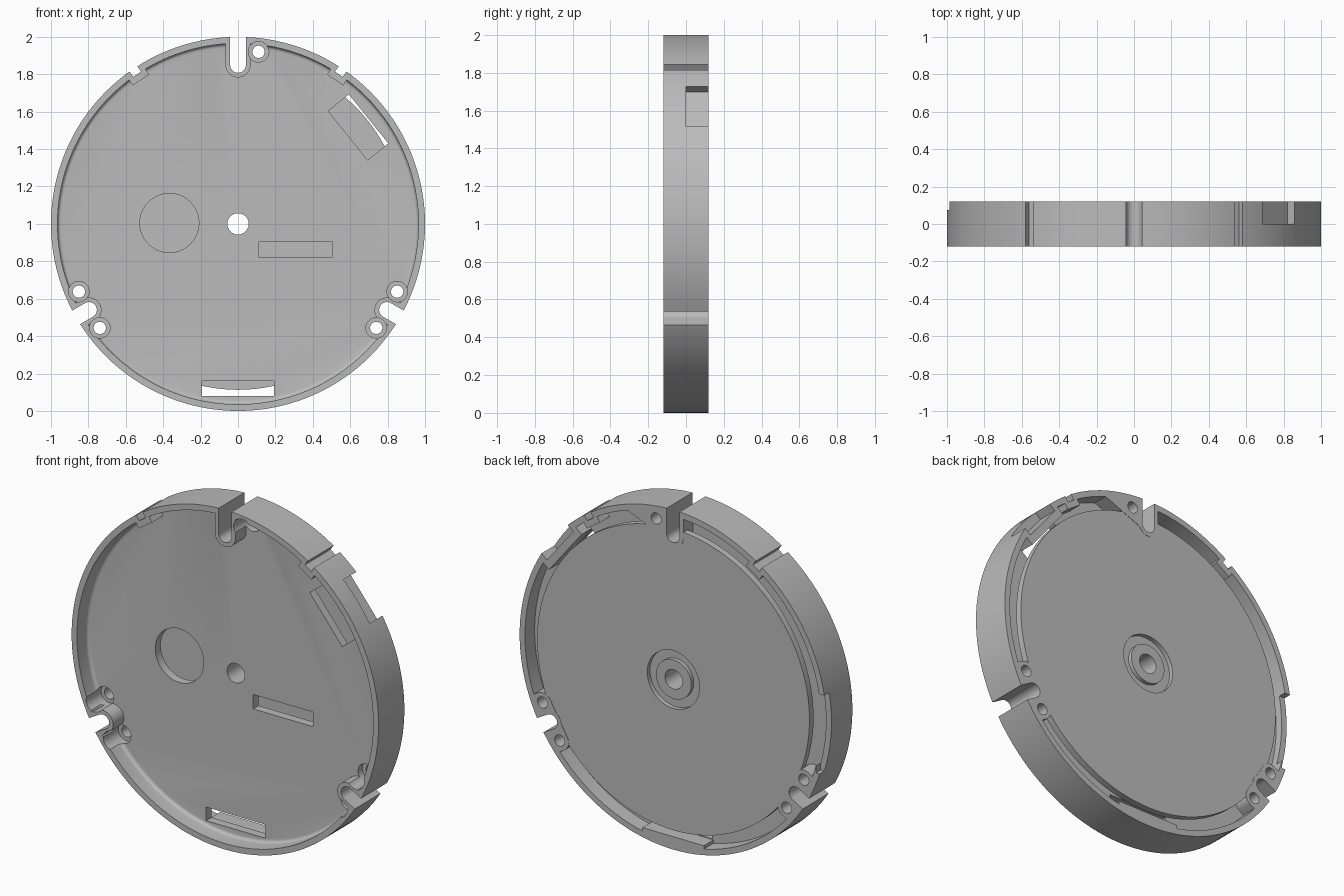
import bpy, bmesh, math
from mathutils import Matrix

old = bpy.data.objects.get("Cube")
if old:
    bpy.data.objects.remove(old, do_unlink=True)

grey = bpy.data.materials.new("plain grey")
grey.use_nodes = True
colour = (0.5, 0.5, 0.5, 1)
grey.diffuse_color = colour
grey.node_tree.nodes["Principled BSDF"].inputs["Base Color"].default_value = colour


def make(name, bm):
    bmesh.ops.recalc_face_normals(bm, faces=bm.faces)
    mesh = bpy.data.meshes.new(name)
    bm.to_mesh(mesh)
    bm.free()
    mesh.materials.append(grey)
    obj = bpy.data.objects.new(name, mesh)
    obj.location.z = 1
    bpy.context.collection.objects.link(obj)
    return obj


def loft(name, sections, turn=0):
    """Solid through closed (u, y, v) rings, turned clockwise from the top."""
    bm = bmesh.new()
    rings = [[bm.verts.new(p) for p in section] for section in sections]
    count = len(rings[0])
    for a, b in zip(rings, rings[1:]):
        for i in range(count):
            j = (i + 1) % count
            bm.faces.new((a[i], a[j], b[j], b[i]))
    bm.faces.new(rings[0])
    bm.faces.new(rings[-1])
    bm.transform(Matrix.Rotation(turn, 4, 'Y'))
    return make(name, bm)


def prism(name, outline, y0, y1, turn=0):
    return loft(name, [[(u, y, v) for u, v in outline] for y in (y0, y1)], turn)


def arc(r, u, v, start, end, steps):
    angles = [math.radians(start + (end - start) * i / steps) for i in range(steps + 1)]
    return [(u + r * math.cos(a), v + r * math.sin(a)) for a in angles]


def cyl(name, r, y0, y1, turn=0, u=0, v=0, sides=48):
    return prism(name, arc(r, u, v, 0, 360, sides)[:-1], y0, y1, turn)


def box(name, u0, u1, y0, y1, v0, v1, turn=0):
    return prism(name, [(u0, v0), (u1, v0), (u1, v1), (u0, v1)], y0, y1, turn)


def cut(target, *tools):
    for tool in tools:
        mod = target.modifiers.new("cut", 'BOOLEAN')
        mod.operation = 'DIFFERENCE'
        mod.solver = 'EXACT'
        mod.object = tool
        bpy.context.view_layer.update()
        graph = bpy.context.evaluated_depsgraph_get()
        result = bpy.data.meshes.new_from_object(target.evaluated_get(graph))
        target.modifiers.clear()
        target.data = result
        bpy.data.objects.remove(tool, do_unlink=True)


FRONT, BACK = -0.12, 0.12
FLOOR, UNDER = -0.02, 0.03
INNER = 0.965
NOTCHES = [(0, 0.85), (math.tau / 3, 0.92), (-math.tau / 3, 0.92)]
KEYS = [math.radians(34), math.radians(-34)]
TAB = math.radians(51.2)


def notches(radius, depth):
    """Rounded slots running in from the rim."""
    return [prism("notch", arc(radius, 0, v, 180, 360, 20) + [(radius, 1.3), (-radius, 1.3)],
                  -depth, depth, turn) for turn, v in NOTCHES]


def key_walls():
    return [box("key_wall", -0.052, 0.052, -0.4, 0.4, 0.928, 1.25, t) for t in KEYS]


# Screw positions: one beside the top notch, a pair around each lower notch
screws = [(0, 0.11, 0.92)]
for turn, _ in NOTCHES[1:]:
    screws += [(turn, side * 0.112, 0.918) for side in (-1, 1)]

# Front hollow with a rounded floor corner, leaving walls around the notches
fillet = 0.02
profile = [(INNER, -0.3)] + arc(fillet, INNER - fillet, FLOOR - fillet, 0, 90, 5)
front_hollow = loft("front_hollow", [[(u, y, v) for u, v in arc(r, 0, 0, 0, 360, 128)[:-1]]
                                     for r, y in profile])
cut(front_hollow, *notches(0.067, 0.4), *key_walls())

# Back hollow, leaving notch walls, screw pads and the walls outside two slots
back_hollow = cyl("back_hollow", INNER, UNDER, 0.3, sides=128)
pads = [prism("pad", arc(0.058, -0.112, 0.918, 180, 270, 8) + arc(0.058, 0.112, 0.918, 270, 360, 8)
              + [(0.17, 1.22), (-0.17, 1.22)], -0.45, 0.45, t) for t, _ in NOTCHES[1:]]
pads += [prism("top_pad", [(0.01, 0.81), (0.055, 0.82), (0.33, 0.93), (0.33, 1.22), (0.01, 1.22)],
               -0.45, 0.45),
         box("side_wall", -0.17, 0.17, -0.45, 0.45, 0.9, 1.22, TAB),
         box("bottom_wall", -0.2, 0.2, -0.45, 0.45, 0.924, 1.22, math.pi)]
cut(back_hollow, *notches(0.067, 0.4), *key_walls(), *pads)

# Housing
housing = cyl("housing", 1, FRONT, BACK, sides=128)
cut(housing, front_hollow, back_hollow, *notches(0.042, 0.5))
cut(housing, *[box("key_notch", -0.025, 0.025, -0.5, 0.5, 0.965, 1.2, t) for t in KEYS])
for s in screws:
    cut(housing, cyl("screw_hole", 0.033, -0.5, 0.5, *s, sides=32),
        cyl("screw_recess", 0.055, -0.55, 0.02, *s, sides=32))

# Floor openings and rim cut-outs
cut(housing,
    cyl("round_window", 0.158, -0.5, 0.06, 0, -0.367, 0.005),
    cyl("centre_hole", 0.057, -0.5, 0.5),
    box("middle_slot", 0.113, 0.503, -0.5, 0.06, -0.18, -0.095),
    box("bottom_slot", -0.193, 0.193, -0.5, 0.3, -0.92, -0.84),
    box("side_slot", -0.168, 0.168, -0.5, 0.3, 0.754, 0.896, TAB),
    box("rim_window", -0.136, 0.136, 0, 0.5, 0.945, 1.2, TAB),
    box("rim_step", -1.2, -0.93, 0.075, 0.5, -0.3, 0.17))

# Back disc with a recessed ring around the hub
disc = cyl("back_disc", 0.887, 0.08, 0.118, sides=128)
cut(disc, *notches(0.05, 0.5), cyl("hub_recess", 0.17, 0.092, 0.5),
    cyl("hub_clearance", 0.1, -0.5, 0.55))
cut(disc, *[cyl("screw_clearance", 0.045, -0.5, 0.5, *s) for s in screws])

hub = cyl("hub", 0.115, UNDER - 0.01, 0.115)
cut(hub, cyl("hub_hole", 0.057, -0.5, 0.5))

# Smooth curved walls with sharp edges
bpy.ops.object.select_all(action='DESELECT')
for part in (housing, disc, hub):
    part.select_set(True)
bpy.context.view_layer.objects.active = housing
bpy.ops.object.shade_smooth_by_angle(angle=math.radians(30))
